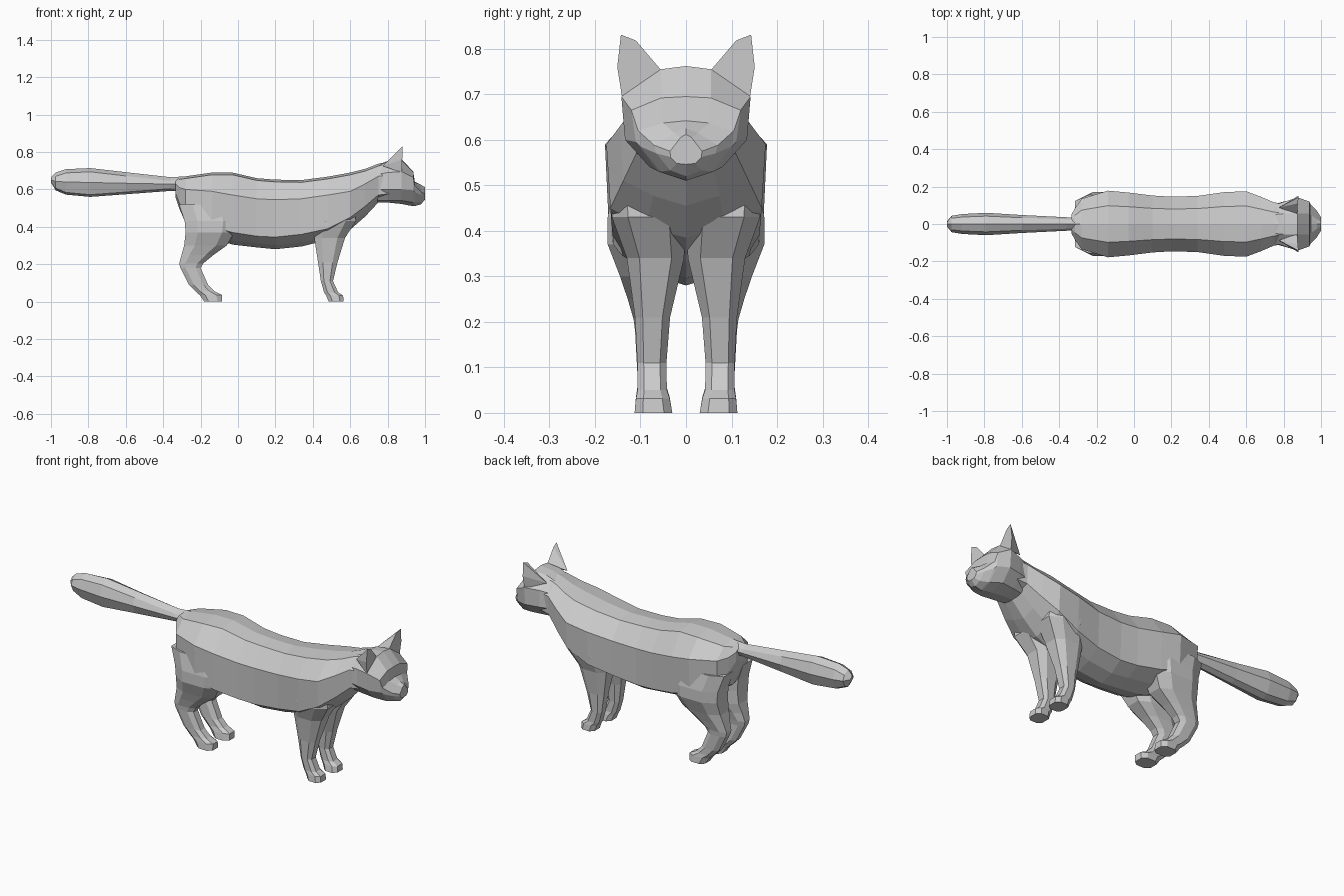
import bpy, bmesh


def finish(name, bm, mirror=False):
    bmesh.ops.recalc_face_normals(bm, faces=bm.faces)
    me = bpy.data.meshes.new(name)
    bm.to_mesh(me)
    bm.free()
    ob = bpy.data.objects.new(name, me)
    bpy.context.collection.objects.link(ob)
    if mirror:
        mod = ob.modifiers.new("mirror", 'MIRROR')
        mod.use_axis = (False, True, False)
        mod.use_mirror_merge = False
    return ob


def loft(name, rings, mirror=False):
    """Skin a list of equal-length point rings and cap both ends."""
    bm = bmesh.new()
    vr = [[bm.verts.new(p) for p in r] for r in rings]
    n = len(rings[0])
    for a, b in zip(vr, vr[1:]):
        for i in range(n):
            j = (i + 1) % n
            bm.faces.new((a[i], a[j], b[j], b[i]))
    bm.faces.new(vr[0])
    bm.faces.new(vr[-1][::-1])
    return finish(name, bm, mirror)


def symmetric(x, half):
    """Full ring from a half profile whose first and last points lie on y = 0."""
    pts = [(x, y, z) for y, z in half]
    return pts + [(x, -y, z) for y, z in half[-2:0:-1]]


# Body: x, half width, top, crease, lower side, bottom
body = [(-0.335, .05, .655, .63, .58, .56),
        (-0.315, .085, .665, .61, .53, .50),
        (-0.28, .135, .67, .60, .46, .42),
        (-0.14, .178, .69, .59, .40, .34),
        (-0.03, .168, .69, .57, .37, .305),
        (0.10, .152, .66, .55, .35, .29),
        (0.20, .146, .652, .545, .345, .28),
        (0.34, .150, .65, .55, .36, .295),
        (0.48, .170, .668, .57, .39, .33),
        (0.60, .175, .69, .59, .45, .385),
        (0.68, .145, .71, .63, .51, .455),
        (0.75, .115, .737, .67, .57, .53),
        (0.83, .105, .755, .68, .58, .545)]
loft("body", [symmetric(x, [(0, t), (w * .55, t - .012), (w, c),
                            (w * .95, l), (w * .5, b + .022), (0, b)])
              for x, w, t, c, l, b in body])

# Tail: x, half width, bottom, top
tail = [(-0.28, .035, .59, .67), (-0.36, .036, .592, .665),
        (-0.60, .048, .574, .692), (-0.79, .06, .56, .714),
        (-0.92, .053, .572, .708), (-0.975, .044, .595, .69),
        (-1.0, .014, .637, .665)]
loft("tail", [symmetric(x, [(0, t), (w * .7, t - .02), (w, (t + b) / 2),
                            (w * .6, b + .012), (0, b)])
              for x, w, b, t in tail])

# Head: half profiles from the neck to the nose
head = [(0.745, [(0, .73), (.05, .725), (.10, .68), (.105, .60), (.06, .54), (0, .53)]),
        (0.80, [(0, .752), (.055, .748), (.118, .69), (.12, .60), (.07, .54), (0, .53)]),
        (0.875, [(0, .762), (.055, .755), (.142, .695), (.134, .60), (.08, .54), (0, .522)]),
        (0.937, [(0, .695), (.055, .692), (.120, .665), (.110, .595), (.06, .53), (0, .51)]),
        (0.945, [(0, .642), (.05, .637), (.105, .62), (.100, .585), (.055, .53), (0, .511)]),
        (0.978, [(0, .625), (.026, .615), (.07, .588), (.065, .57), (.035, .533), (0, .52)]),
        (1.0, [(0, .612), (.012, .605), (.035, .575), (.034, .562), (.02, .548), (0, .546)])]
loft("head", [symmetric(x, h) for x, h in head])

# Ears: flat front outline drawn back to one point on the head
bm = bmesh.new()
front = [bm.verts.new(p) for p in [(.872, .052, .75), (.876, .11, .818), (.88, .143, .831),
                                   (.878, .151, .76), (.875, .14, .69)]]
back = bm.verts.new((.775, .088, .725))
bm.faces.new(front)
for i in range(5):
    bm.faces.new((front[i], front[(i + 1) % 5], back))
finish("ears", bm, True)


def leg(name, rows):
    """Eight-sided leg from rows of z, rear x, front x, inner y, outer y."""
    rings = []
    for z, x0, x1, y0, y1 in rows:
        cx, cy = (x1 - x0) * .25, (y1 - y0) * .22
        rings.append([(x0 + cx, y0, z), (x1 - cx, y0, z), (x1, y0 + cy, z), (x1, y1 - cy, z),
                      (x1 - cx, y1, z), (x0 + cx, y1, z), (x0, y1 - cy, z), (x0, y0 + cy, z)])
    return loft(name, rings, True)


# Front legs and paws
leg("front_legs", [(0, .485, .565, .03, .113), (.032, .472, .562, .036, .11),
                   (.05, .46, .535, .042, .106), (.11, .443, .508, .043, .107),
                   (.21, .428, .532, .035, .112), (.34, .408, .572, .004, .13),
                   (.43, .41, .63, .002, .163), (.55, .43, .62, .01, .165)])

# Hind legs with thigh, hock and paw
leg("hind_legs", [(0, -.18, -.086, .03, .113), (.035, -.205, -.086, .036, .11),
                  (.055, -.228, -.125, .042, .107), (.09, -.262, -.16, .044, .107),
                  (.18, -.308, -.20, .046, .112), (.205, -.314, -.185, .042, .115),
                  (.25, -.302, -.13, .032, .128), (.30, -.288, -.06, .012, .145),
                  (.37, -.28, -.02, .004, .172), (.43, -.285, -.01, .003, .172),
                  (.52, -.315, -.03, .01, .155)])
